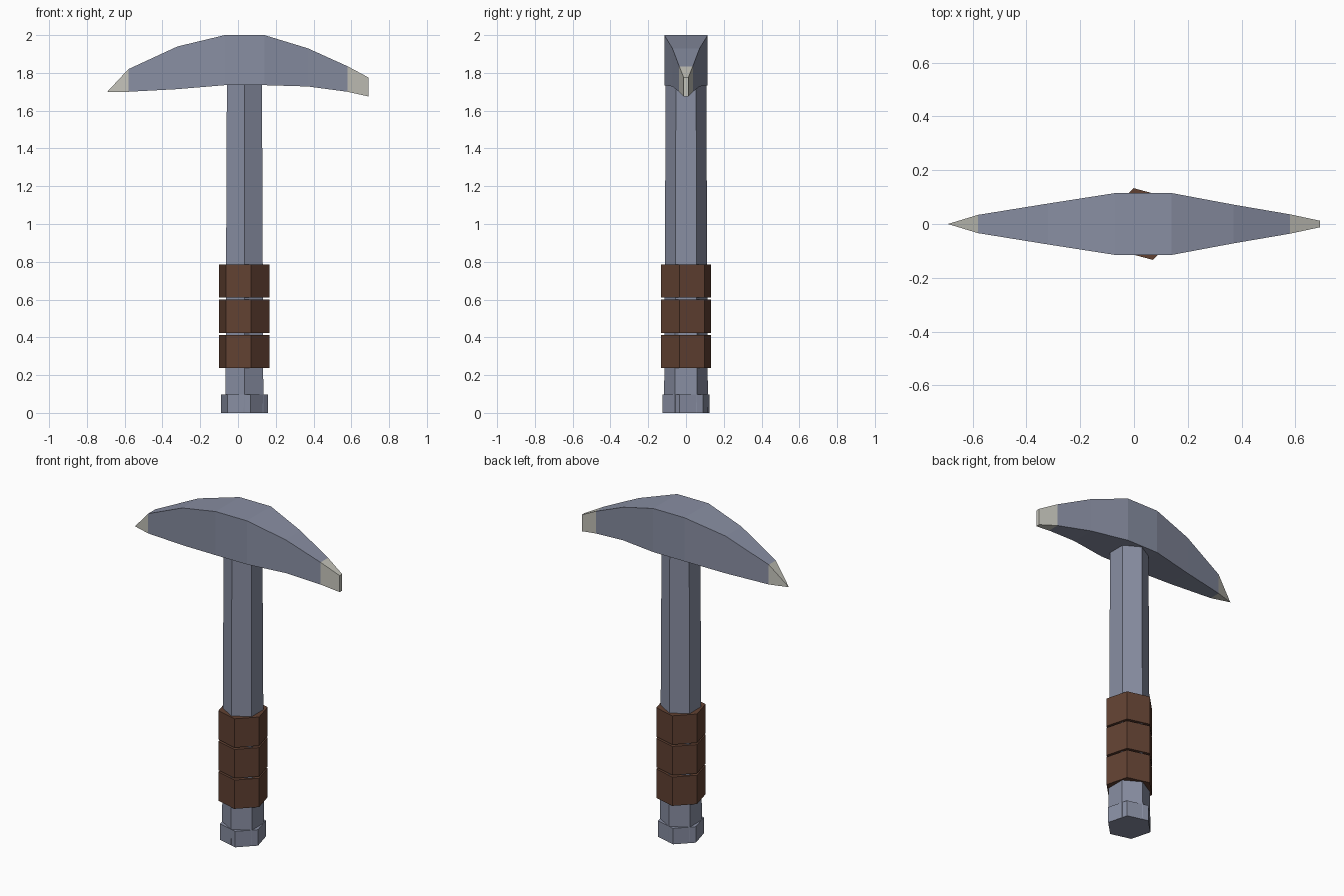
import bpy, bmesh, math

if "Cube" in bpy.data.objects:
    bpy.data.objects.remove(bpy.data.objects["Cube"])


def material(name, srgb):
    m = bpy.data.materials.new(name)
    m.diffuse_color = [((c / 255 + 0.055) / 1.055) ** 2.4 for c in srgb] + [1]
    m.use_nodes = True
    m.node_tree.nodes["Principled BSDF"].inputs["Base Color"].default_value = m.diffuse_color
    return m


steel = material("blue grey steel", (136, 142, 162))
edge = material("pale sharpened steel", (196, 195, 186))
leather = material("brown leather", (97, 65, 50))


def make_object(name, bm, mats):
    bmesh.ops.recalc_face_normals(bm, faces=bm.faces)
    mesh = bpy.data.meshes.new(name)
    bm.to_mesh(mesh)
    bm.free()
    for m in mats:
        mesh.materials.append(m)
    obj = bpy.data.objects.new(name, mesh)
    bpy.context.collection.objects.link(obj)
    return obj


def hex_prism(name, z0, z1, r0, r1, turn, mat):
    bm = bmesh.new()
    rings = []
    for z, r in ((z0, r0), (z1, r1)):
        rings.append([bm.verts.new((0.034 + r * math.cos(math.radians(turn + 60 * i)),
                                    r * math.sin(math.radians(turn + 60 * i)), z))
                      for i in range(6)])
        bm.faces.new(rings[-1])
    for i in range(6):
        j = (i + 1) % 6
        bm.faces.new((rings[0][i], rings[0][j], rings[1][j], rings[1][i]))
    return make_object(name, bm, [mat])


# Shaft, pommel and three grip wraps
hex_prism("shaft", 0, 1.8, 0.116, 0.107, 30, steel)
hex_prism("pommel", 0, 0.097, 0.128, 0.128, 45, steel)
for i in range(3):
    z = 0.238 + 0.186 * i
    hex_prism(f"grip_wrap_{i + 1}", z, z + 0.175, 0.138, 0.138, 45, leather)

# Pick head: rectangular sections (x, half width, bottom z, top z)
sections = [(-0.58, 0.034, 1.70, 1.82), (-0.32, 0.076, 1.714, 1.94),
            (-0.07, 0.115, 1.735, 2.0), (0.14, 0.115, 1.735, 2.0),
            (0.37, 0.072, 1.728, 1.93), (0.58, 0.036, 1.70, 1.835),
            (0.692, 0.012, 1.675, 1.775)]
bm = bmesh.new()
loops = [[bm.verts.new(p) for p in ((x, -w, b), (x, w, b), (x, w, t), (x, -w, t))]
         for x, w, b, t in sections]
for a, c in zip(loops, loops[1:]):
    for i in range(4):
        j = (i + 1) % 4
        bm.faces.new((a[i], a[j], c[j], c[i]))
bm.faces.new(loops[-1])
point = bm.verts.new((-0.692, 0, 1.70))
for i in range(4):
    bm.faces.new((loops[0][i], loops[0][(i + 1) % 4], point))
# Pale steel beyond the last sections at both ends
for f in bm.faces:
    f.material_index = int(abs(f.calc_center_median().x) > 0.58)
make_object("pick_head", bm, [steel, edge])
